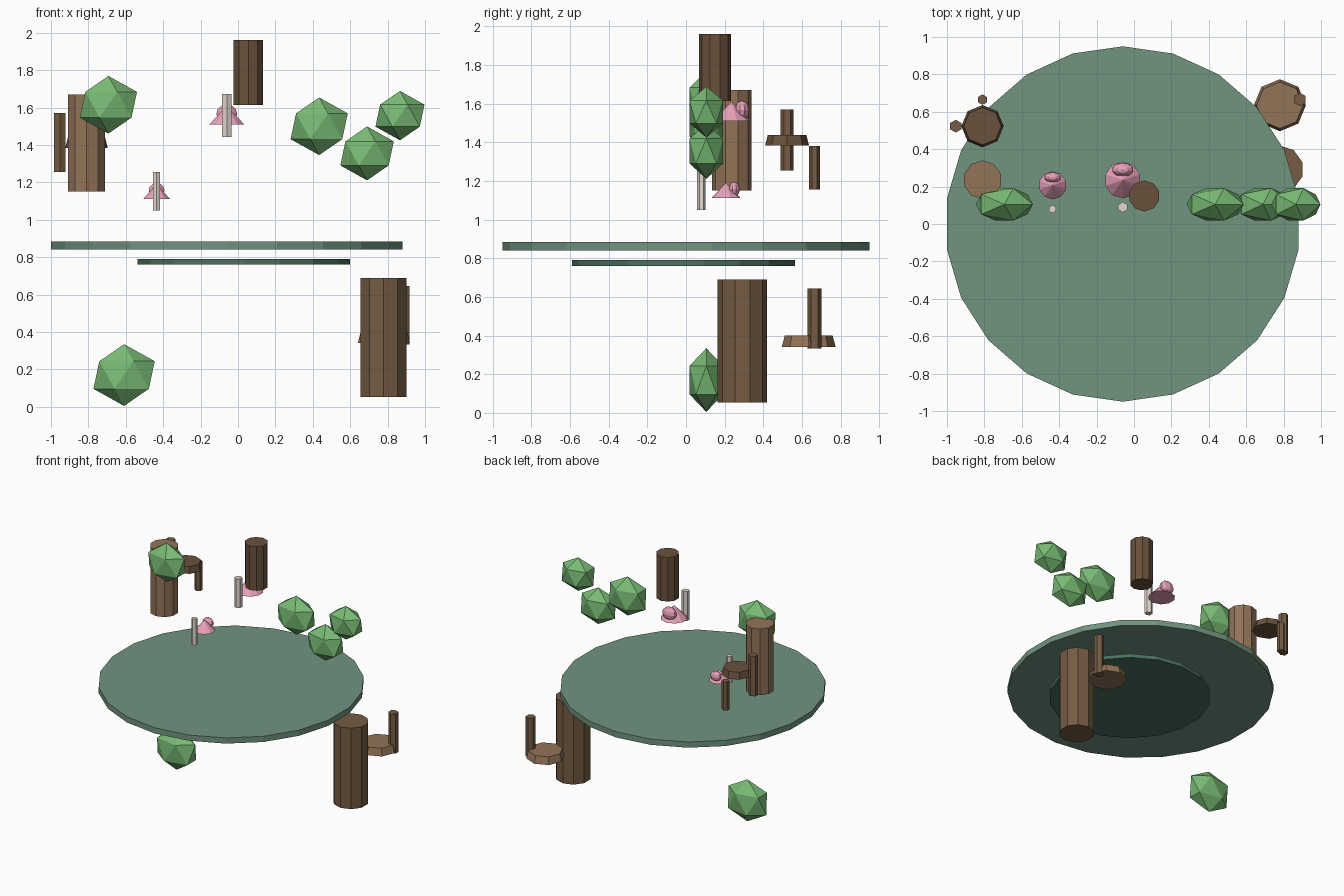
import bpy

if "Cube" in bpy.data.objects:
    bpy.data.objects.remove(bpy.data.objects["Cube"])


def material(name, rgb):
    """Material from an 0-255 sRGB colour."""
    m = bpy.data.materials.new(name)
    m.diffuse_color = [(c / 255) ** 2.2 for c in rgb] + [1]
    m.use_nodes = True
    m.node_tree.nodes["Principled BSDF"].inputs["Base Color"].default_value = m.diffuse_color
    return m


MOSS = material("moss", (112, 146, 126))
DEEP_MOSS = material("deep_moss", (76, 112, 96))
BARK = material("bark", (116, 92, 69))
DARK_BARK = material("dark_bark", (105, 82, 62))
LIGHT_BARK = material("light_bark", (145, 115, 88))
LEAF = material("leaf", (120, 186, 116))
PINK = material("pink", (232, 160, 186))
PALE = material("pale", (226, 214, 204))


def finish(name, mat):
    o = bpy.context.object
    o.name = name
    o.data.materials.append(mat)
    return o


def prism(name, mat, x, y, z0, z1, r, sides, r_top=None):
    """Straight or tapered upright prism between two heights."""
    bpy.ops.mesh.primitive_cone_add(
        vertices=sides, radius1=r, radius2=r if r_top is None else r_top,
        depth=z1 - z0, location=(x, y, (z0 + z1) / 2))
    return finish(name, mat)


# Round platforms
prism("platform", MOSS, -0.06, 0, 0.84, 0.885, 0.95, 22)
prism("platform_underside", DEEP_MOSS, 0.03, -0.012, 0.76, 0.79, 0.577, 18)

# Tree trunks
prism("trunk_left", LIGHT_BARK, -0.81, 0.237, 1.15, 1.67, 0.103, 10)
prism("trunk_right", BARK, 0.778, 0.292, 0.053, 0.69, 0.128, 10)
prism("trunk_middle", DARK_BARK, 0.055, 0.15, 1.613, 1.96, 0.083, 10)

# Stool seats, wider at the bottom
prism("seat_left", DARK_BARK, -0.81, 0.523, 1.385, 1.437, 0.113, 8, 0.1)
prism("seat_right", LIGHT_BARK, 0.78, 0.635, 0.342, 0.4, 0.139, 8, 0.124)

# Stool posts
prism("post_left_outer", BARK, -0.953, 0.523, 1.255, 1.57, 0.034, 6)
prism("post_left_back", BARK, -0.81, 0.665, 1.155, 1.382, 0.028, 6)
prism("post_right", BARK, 0.887, 0.666, 0.332, 0.645, 0.036, 6)

# Flattened foliage clumps: x, z, radius
for i, (x, z, r) in enumerate([(-0.693, 1.615, 0.154), (0.434, 1.5, 0.154),
                               (0.69, 1.355, 0.144), (0.866, 1.557, 0.132),
                               (-0.609, 0.17, 0.165)]):
    bpy.ops.mesh.primitive_ico_sphere_add(subdivisions=1, radius=1,
                                          location=(x, 0.105, z))
    finish(f"foliage_{i + 1}", LEAF).scale = (r * 1.11, 0.102, r)

# Mushrooms: cone cap, ball behind it, pale stem in front
for i, (x, y, z, r, h) in enumerate([(-0.06, 0.235, 1.51, 0.098, 0.1),
                                     (-0.435, 0.207, 1.112, 0.075, 0.08)]):
    prism(f"mushroom_cap_{i + 1}", PINK, x, y, z, z + h, r, 10, 0)
    bpy.ops.mesh.primitive_uv_sphere_add(
        segments=10, ring_count=6, radius=1,
        location=(x, y + 0.57 * r, z + 0.57 * h))
    finish(f"mushroom_ball_{i + 1}", PINK).scale = (0.6 * r, 0.38 * r, 0.51 * r)
prism("mushroom_stem_1", PALE, -0.06, 0.09, 1.442, 1.672, 0.028, 6)
prism("mushroom_stem_2", PALE, -0.435, 0.08, 1.05, 1.255, 0.022, 6)
